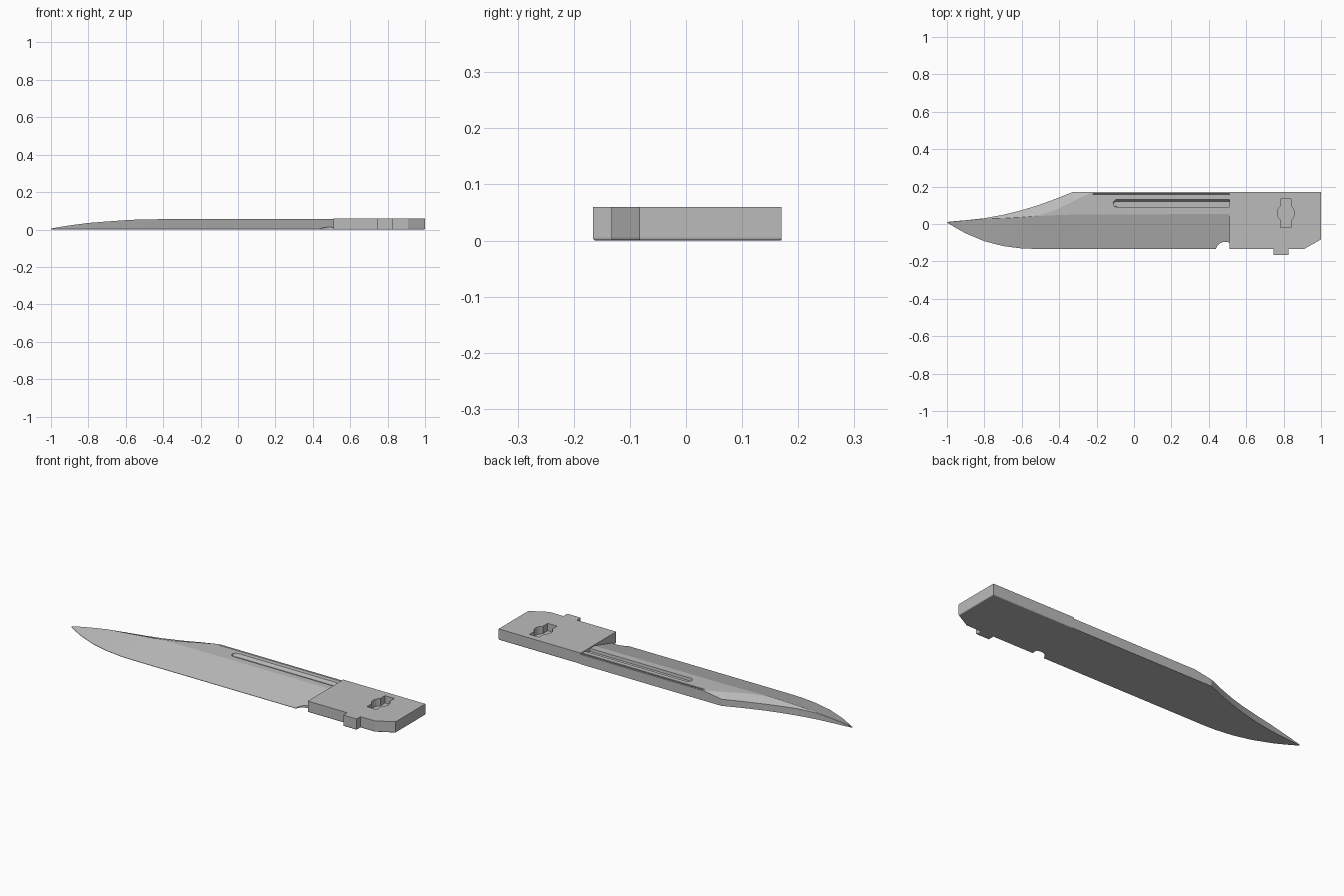
import bpy, bmesh, math

cube = bpy.data.objects.get("Cube")
if cube:
    bpy.data.objects.remove(cube, do_unlink=True)

steel = bpy.data.materials.new("steel grey")
steel.use_nodes = True
GREY = (0.5, 0.5, 0.5, 1)
steel.diffuse_color = GREY
steel.node_tree.nodes["Principled BSDF"].inputs["Base Color"].default_value = GREY


def finish(name, bm):
    bmesh.ops.recalc_face_normals(bm, faces=bm.faces)
    mesh = bpy.data.meshes.new(name)
    bm.to_mesh(mesh)
    bm.free()
    mesh.materials.append(steel)
    obj = bpy.data.objects.new(name, mesh)
    bpy.context.collection.objects.link(obj)
    return obj


def loft(name, rings):
    """Skin equal-length closed rings and cap both ends."""
    bm = bmesh.new()
    rows = [[bm.verts.new(p) for p in ring] for ring in rings]
    n = len(rows[0])
    for a, b in zip(rows, rows[1:]):
        for i in range(n):
            j = (i + 1) % n
            bm.faces.new((a[i], a[j], b[j], b[i]))
    bm.faces.new(rows[0])
    bm.faces.new(rows[-1])
    return finish(name, bm)


def prism(name, outline, z0, z1):
    return loft(name, [[(x, y, z) for x, y in outline] for z in (z0, z1)])


def activate(obj):
    bpy.ops.object.select_all(action='DESELECT')
    obj.select_set(True)
    bpy.context.view_layer.objects.active = obj


def cut(obj, cutter):
    cutter.hide_render = True
    mod = obj.modifiers.new("cut", 'BOOLEAN')
    mod.operation = 'DIFFERENCE'
    mod.solver = 'EXACT'
    mod.object = cutter
    activate(obj)
    bpy.ops.object.modifier_apply(modifier=mod.name)
    bpy.data.objects.remove(cutter, do_unlink=True)


def arc(cx, cy, r, a0, a1, n):
    steps = [math.radians(a0 + (a1 - a0) * i / n) for i in range(n + 1)]
    return [(cx + r * math.cos(a), cy + r * math.sin(a)) for a in steps]


# Blade stations: x, cutting edge y, ridge y, ridge z, flat limit y, back y, back z
stations = [
    (-1.0, 0.008, 0.009, 0.005, 0.010, 0.011, 0.004),
    (-0.95, -0.022, 0.014, 0.014, 0.015, 0.016, 0.013),
    (-0.9, -0.05, 0.018, 0.022, 0.019, 0.020, 0.021),
    (-0.8, -0.092, 0.028, 0.035, 0.029, 0.031, 0.034),
    (-0.7, -0.118, 0.030, 0.043, 0.031, 0.049, 0.037),
    (-0.6, -0.131, 0.036, 0.050, 0.037, 0.074, 0.036),
    (-0.52, -0.133, 0.042, 0.054, 0.044, 0.098, 0.035),
    (-0.42, -0.133, 0.047, 0.055, 0.075, 0.134, 0.035),
    (-0.33, -0.133, 0.050, 0.055, 0.120, 0.17, 0.036),
    (-0.23, -0.133, 0.051, 0.055, 0.167, 0.17, 0.053),
    (0.515, -0.133, 0.053, 0.055, 0.167, 0.17, 0.053),
]
blade = loft("blade", [
    [(x, e, 0), (x, e, 0.002), (x, r, rz), (x, f, rz), (x, b, bz), (x, b, 0)]
    for x, e, r, rz, f, b, bz in stations])

# Fuller groove: rounded at the front, steeper on the cutting-edge side
groove_top = arc(-0.09, 0.111, 0.021, 90, 270, 10) + [(0.6, 0.09), (0.6, 0.132)]
groove_floor = [(x, 0.092 + (y - 0.09) * 0.68) for x, y in groove_top]
cut(blade, loft("fuller_cutter", [
    [(x, y, 0.040) for x, y in groove_floor],
    [(x, y, 0.056) for x, y in groove_top]]))

# Fine line beside the spine
line = [(-0.22, 0.156), (0.6, 0.156), (0.6, 0.165), (-0.22, 0.165)]
cut(blade, loft("spine_line_cutter", [
    [(x, min(y, 0.158), 0.049) for x, y in line],
    [(x, y, 0.056) for x, y in line]]))

# Finger notch in front of the tang
cut(blade, prism("notch_cutter", arc(0.488, -0.147, 0.052, 0, 345, 23), -0.1, 0.1))

# Tang block with corner cut and lower lug
tang_outline = [(0.51, -0.133), (0.745, -0.133), (0.745, -0.166), (0.825, -0.166),
                (0.825, -0.133), (0.91, -0.133), (1.0, -0.083), (1.0, 0.17), (0.51, 0.17)]
tang = prism("tang", tang_outline, 0, 0.06)
bevel = tang.modifiers.new("soft lower edge", 'BEVEL')
bevel.width = 0.005
bevel.segments = 3
bevel.limit_method = 'WEIGHT'
weights = tang.data.attributes.new("bevel_weight_edge", 'FLOAT', 'EDGE')
for edge in tang.data.edges:
    low = all(tang.data.vertices[v].co.z < 0.01 for v in edge.vertices)
    front = all(tang.data.vertices[v].co.x < 0.52 for v in edge.vertices)
    weights.data[edge.index].value = 1.0 if low and not front else 0.0
activate(tang)
bpy.ops.object.modifier_apply(modifier=bevel.name)

# Blind locking recess: a slot with a round middle
a = math.degrees(math.acos(0.028 / 0.046))
recess = (arc(0.812, 0.058, 0.046, -a, a, 8) + [(0.84, 0.135), (0.784, 0.135)]
          + arc(0.812, 0.058, 0.046, 180 - a, 180 + a, 8) + [(0.784, -0.02), (0.84, -0.02)])
cut(tang, prism("recess_cutter", recess, 0.02, 0.1))

for part in (blade, tang):
    activate(part)
    bpy.ops.object.shade_smooth_by_angle(angle=math.radians(12))
